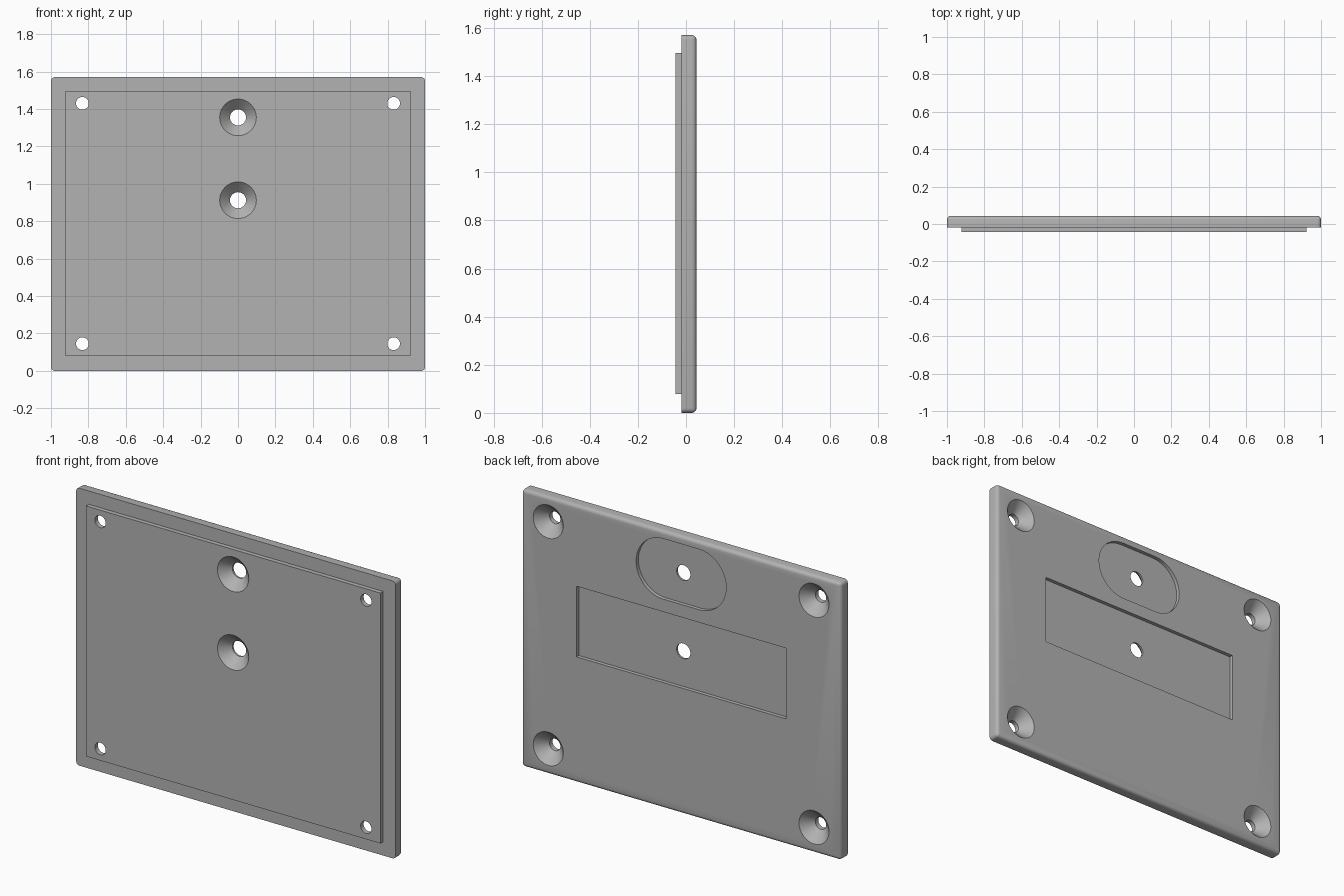
import bpy, bmesh, math

if "Cube" in bpy.data.objects:
    bpy.data.objects.remove(bpy.data.objects["Cube"])

FRONT, STEP, BACK = -0.0435, -0.0185, 0.0435   # y of panel face, plate front, plate back
HEIGHT = 1.57

grey = bpy.data.materials.new("plate grey")
grey.diffuse_color = (0.45, 0.45, 0.45, 1)
grey.use_nodes = True
grey.node_tree.nodes["Principled BSDF"].inputs["Base Color"].default_value = grey.diffuse_color


def finish(bm, name):
    bmesh.ops.recalc_face_normals(bm, faces=bm.faces)
    mesh = bpy.data.meshes.new(name)
    bm.to_mesh(mesh)
    bm.free()
    mesh.materials.append(grey)
    ob = bpy.data.objects.new(name, mesh)
    bpy.context.collection.objects.link(ob)
    return ob


def loft(rings):
    """Closed solid through matching rings of points."""
    bm = bmesh.new()
    vs = [[bm.verts.new(p) for p in r] for r in rings]
    n = len(vs[0])
    for a, b in zip(vs, vs[1:]):
        for i in range(n):
            j = (i + 1) % n
            bm.faces.new((a[i], a[j], b[j], b[i]))
    bm.faces.new(vs[0])
    bm.faces.new(vs[-1])
    return bm


def prism(outline, y0, y1):
    return loft([[(x, y, z) for x, z in outline] for y in (y0, y1)])


def rect(x0, x1, z0, z1):
    return [(x0, z0), (x1, z0), (x1, z1), (x0, z1)]


def drill(x, z, profile, n=48):
    """Turned cutter along y; profile is (radius, y) points."""
    turn = [2 * math.pi * i / n for i in range(n)]
    return loft([[(x + r * math.cos(t), y, z + r * math.sin(t)) for t in turn]
                 for r, y in profile])


def boolean(ob, bm, operation):
    tool = finish(bm, "cutter")
    tool.hide_render = True
    m = ob.modifiers.new("cut", 'BOOLEAN')
    m.operation, m.solver, m.object = operation, 'EXACT', tool
    bpy.context.view_layer.objects.active = ob
    bpy.ops.object.modifier_apply(modifier=m.name)
    bpy.data.objects.remove(tool)


# main plate, rounded on the back rim and at the four corners
bm = prism(rect(-1, 1, 0, HEIGHT), STEP, BACK)
edges = [e for e in bm.edges if any(v.co.y > 0 for v in e.verts)]
bmesh.ops.bevel(bm, geom=edges, offset=0.02, segments=5, profile=0.5, affect='EDGES')
plate = finish(bm, "mounting_plate")

# raised front panel
boolean(plate, prism(rect(-0.922, 0.922, 0.078, 1.495), FRONT, 0.0), 'UNION')

# corner screw holes, countersunk from the back
for x in (-0.832, 0.832):
    for z in (0.145, 1.43):
        boolean(plate, drill(x, z, [(0.034, -0.1), (0.034, BACK - 0.06),
                                    (0.094, BACK), (0.104, BACK + 0.01)]), 'DIFFERENCE')

# two centre holes, countersunk from the front
for z in (0.912, 1.355):
    boolean(plate, drill(0, z, [(0.108, FRONT - 0.01), (0.098, FRONT),
                                (0.043, FRONT + 0.055), (0.043, 0.1)]), 'DIFFERENCE')

# shallow back pockets: rectangle and rounded slot
FLOOR = BACK - 0.021
boolean(plate, prism(rect(-0.655, 0.655, 0.712, 1.112), FLOOR, 0.1), 'DIFFERENCE')
slot = []
for side, start in ((1, -90), (-1, 90)):
    for i in range(25):
        t = math.radians(start + i * 7.5)
        slot.append((side * 0.111 + 0.171 * math.cos(t), 1.355 + 0.171 * math.sin(t)))
boolean(plate, prism(slot, FLOOR, 0.1), 'DIFFERENCE')

# smooth the rounded surfaces, keep hard edges
bpy.ops.object.select_all(action='DESELECT')
plate.select_set(True)
bpy.context.view_layer.objects.active = plate
bpy.ops.object.shade_smooth_by_angle(angle=math.radians(30))
